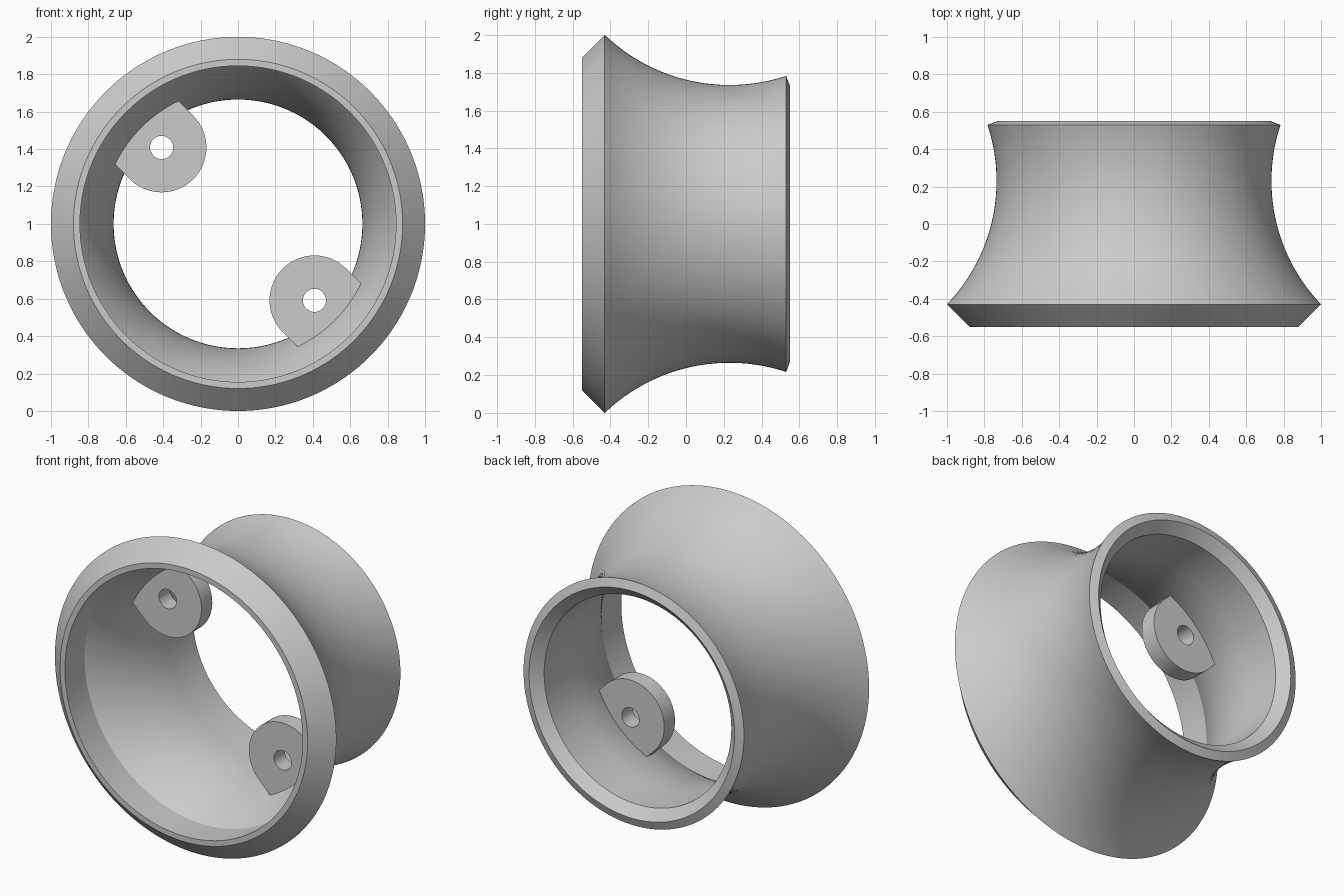
import bpy, bmesh, math
from mathutils import Vector

if "Cube" in bpy.data.objects:
    bpy.data.objects.remove(bpy.data.objects["Cube"], do_unlink=True)

grey = bpy.data.materials.new("plain grey")
grey.use_nodes = True
grey.diffuse_color = (0.6, 0.6, 0.6, 1)
grey.node_tree.nodes["Principled BSDF"].inputs["Base Color"].default_value = (0.6, 0.6, 0.6, 1)


def link_loops(bm, loops):
    """Join consecutive closed loops of points, the last back to the first."""
    rings = [[bm.verts.new(p) for p in loop] for loop in loops]
    for i, a in enumerate(rings):
        b = rings[(i + 1) % len(rings)]
        for j in range(len(a)):
            k = (j + 1) % len(a)
            bm.faces.new((a[j], a[k], b[k], b[j]))


def make_object(name, loops):
    bm = bmesh.new()
    link_loops(bm, loops)
    bmesh.ops.recalc_face_normals(bm, faces=bm.faces)
    mesh = bpy.data.meshes.new(name)
    bm.to_mesh(mesh)
    bm.free()
    mesh.materials.append(grey)
    obj = bpy.data.objects.new(name, mesh)
    bpy.context.collection.objects.link(obj)
    bpy.ops.object.select_all(action="DESELECT")
    obj.select_set(True)
    bpy.context.view_layer.objects.active = obj
    bpy.ops.object.shade_smooth_by_angle(angle=math.radians(20))
    return obj


# Waisted ring: two concentric arcs give the outer and inner wall
WAIST_Y, ARC_CENTRE = 0.23, 1.689


def wall(radius, y_start, y_end, steps=28):
    ys = [y_start + (y_end - y_start) * i / steps for i in range(steps + 1)]
    return [(ARC_CENTRE - math.sqrt(radius ** 2 - (y - WAIST_Y) ** 2), y) for y in ys]


profile = [(0.845, -0.55), (0.88, -0.55)]
profile += wall(0.954, -0.43, 0.53)
profile += [(0.73, 0.55), (0.665, 0.49)]
profile += wall(1.024, WAIST_Y, -0.35)

SEGMENTS = 160
turns = [2 * math.pi * i / SEGMENTS for i in range(SEGMENTS)]
make_object("waisted_ring", [[(r * math.cos(t), y, 1 + r * math.sin(t)) for t in turns]
                             for r, y in profile])

# Mounting tabs: round-ended lugs with a bolt hole, set into the inner wall
TAB_R, HOLE_R, TAB_C, REACH = 0.24, 0.062, 0.578, 0.74
FRONT, BACK = -0.13, -0.02


def make_tab(name, angle):
    half = math.asin(TAB_R / REACH)
    outline = [Vector((TAB_C + TAB_R * math.cos(t), TAB_R * math.sin(t)))
               for t in (math.pi * (0.5 + i / 32) for i in range(33))]
    outline += [Vector((REACH * math.cos(t), REACH * math.sin(t)))
                for t in (half * (i / 8 - 1) for i in range(17))]
    centre = Vector((TAB_C, 0))
    hole = [centre + (p - centre).normalized() * HOLE_R for p in outline]
    c, s = math.cos(angle), math.sin(angle)

    def place(points, y):
        return [(p.x * c - p.y * s, y, 1 + p.x * s + p.y * c) for p in points]

    make_object(name, [place(outline, FRONT), place(outline, BACK),
                       place(hole, BACK), place(hole, FRONT)])


make_tab("upper_tab", math.radians(135))
make_tab("lower_tab", math.radians(-45))
